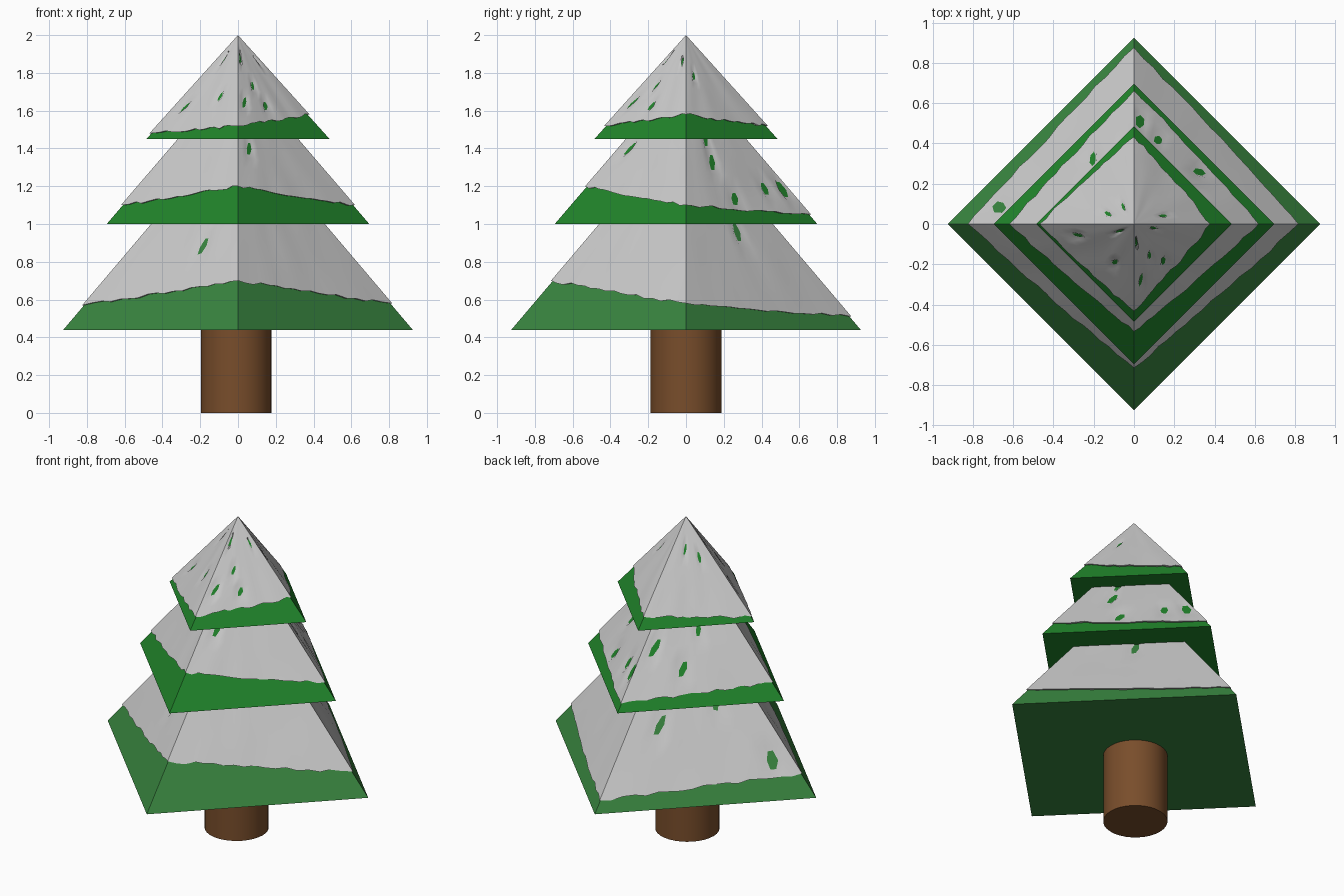
import bpy, bmesh, math, random
from mathutils import Vector, noise

if "Cube" in bpy.data.objects:
    bpy.data.objects.remove(bpy.data.objects["Cube"])

random.seed(4)


def material(name, rgb):
    m = bpy.data.materials.new(name)
    m.diffuse_color = (*rgb, 1)
    m.use_nodes = True
    m.node_tree.nodes["Principled BSDF"].inputs["Base Color"].default_value = m.diffuse_color
    return m


def add_object(name, bm, mat=None):
    bmesh.ops.recalc_face_normals(bm, faces=bm.faces)
    me = bpy.data.meshes.new(name)
    bm.to_mesh(me)
    bm.free()
    ob = bpy.data.objects.new(name, me)
    bpy.context.collection.objects.link(ob)
    if mat:
        me.materials.append(mat)
    return ob


def smooth(ob, degrees):
    bpy.ops.object.select_all(action='DESELECT')
    ob.select_set(True)
    bpy.context.view_layer.objects.active = ob
    bpy.ops.object.shade_smooth_by_angle(angle=math.radians(degrees))


def pyramid(name, base, radius, top, mat):
    bm = bmesh.new()
    ring = [bm.verts.new((radius * math.cos(a), radius * math.sin(a), base))
            for a in (i * math.pi / 2 for i in range(4))]
    tip = bm.verts.new((0, 0, top))
    bm.faces.new(ring)
    for i in range(4):
        bm.faces.new((ring[i], ring[(i + 1) % 4], tip))
    return add_object(name, bm, mat)


CORNERS = [Vector((1, 0)), Vector((0, 1)), Vector((-1, 0)), Vector((0, -1))]


def snow_cap(name, base, radius, top, edge, seed):
    """Thin lumpy shell; edge = lower rim height at +x, +y, -x, -y corners."""
    cols, rows, lift = 18, 12, 0.012
    tip_z = top + lift
    slope = radius / (top - base)
    bm = bmesh.new()
    rings = [[] for _ in range(rows + 1)]
    for i in range(4 * cols):
        k, t = i // cols, (i % cols) / cols
        n = (k + 1) % 4
        d = CORNERS[k].lerp(CORNERS[n], t)
        low = edge[k] * (1 - t) + edge[n] * t
        if t:
            low += random.uniform(-0.008, 0.008)
        bulge = min(1, 6 * t * (1 - t))
        for r in range(rows + 1):
            v = max(0, r - 1) / rows            # ring 0 tucks the rim inwards
            z = low + (tip_z - low) * v
            rad = (tip_z - z) * slope
            lump = noise.noise(Vector((d.x * 4, d.y * 4, z * 4 + seed)))
            rad += bulge * (1 - v) * (0.007 + 0.008 * lump)
            if r == 0:
                rad -= 0.03
            elif r > 1 and t and v < 0.8 and random.random() < 0.022:
                rad -= 0.033                    # bare patch
            rings[r].append(bm.verts.new((d.x * rad, d.y * rad, z)))
    tip = bm.verts.new((0, 0, tip_z))
    count = 4 * cols
    for i in range(count):
        j = (i + 1) % count
        for a, b in zip(rings, rings[1:]):
            bm.faces.new((a[i], a[j], b[j], b[i]))
        bm.faces.new((rings[-1][i], rings[-1][j], tip))
    smooth(add_object(name, bm), 60)


# Trunk
bm = bmesh.new()
bmesh.ops.create_cone(bm, cap_ends=True, segments=32, radius1=0.187,
                      radius2=0.187, depth=0.5)
bmesh.ops.translate(bm, verts=bm.verts, vec=(-0.01, 0, 0.25))
smooth(add_object("trunk", bm, material("bark", (0.19, 0.075, 0.024))), 30)

# Foliage tiers with their snow
dark = material("lower_green", (0.04, 0.235, 0.05))
bright = material("upper_green", (0.015, 0.235, 0.024))
tiers = [
    ("lower", 0.44, 0.925, 1.53, dark, (0.58, 0.51, 0.57, 0.70)),
    ("middle", 1.00, 0.695, 1.81, bright, (1.10, 1.05, 1.10, 1.20)),
    ("upper", 1.45, 0.485, 1.988, bright, (1.58, 1.52, 1.48, 1.52)),
]
for i, (label, base, radius, top, mat, edge) in enumerate(tiers):
    pyramid(label + "_foliage", base, radius, top, mat)
    snow_cap(label + "_snow", base, radius, top, edge, i * 7.3)
